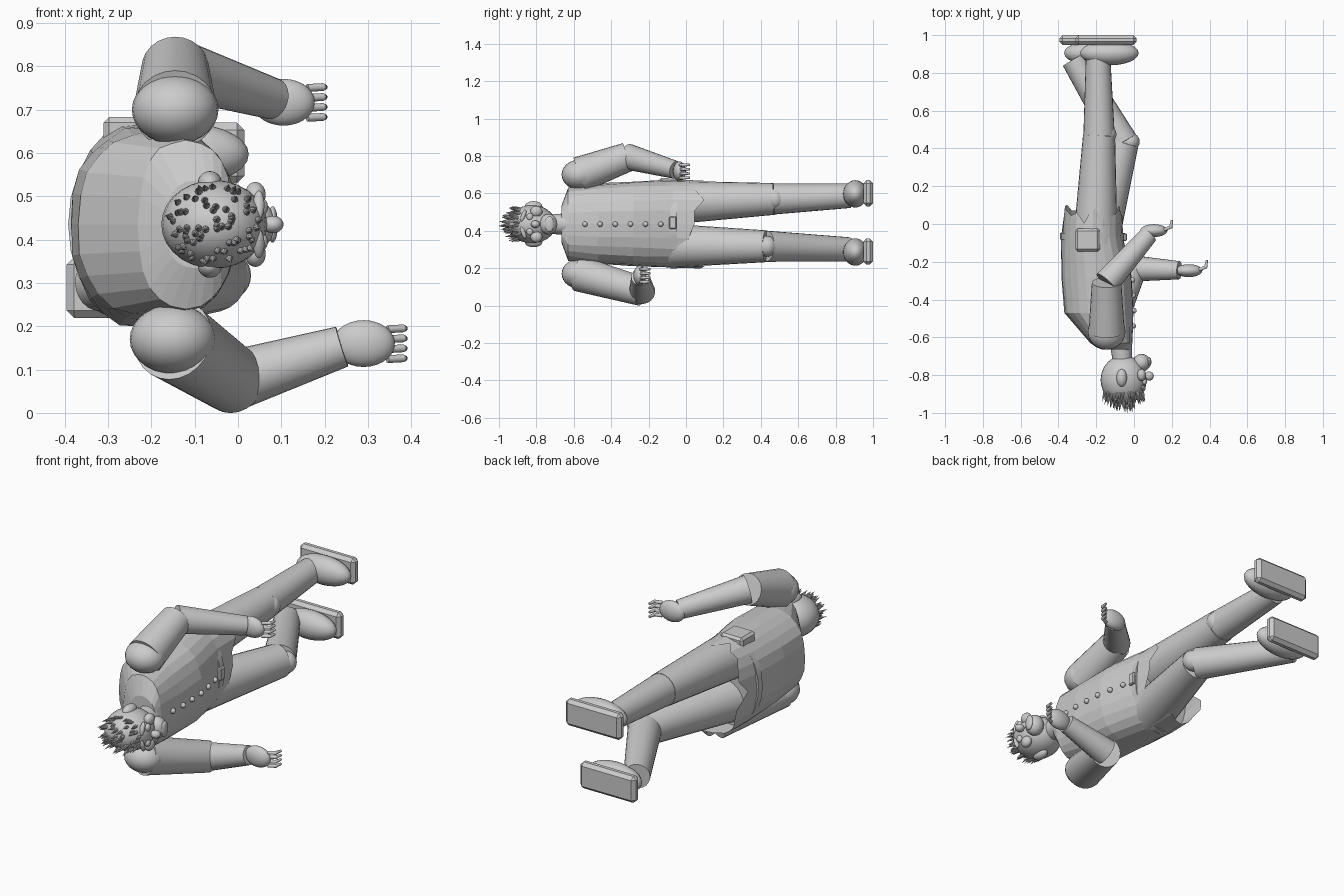
import bpy, bmesh, math, random
from mathutils import Vector, Matrix

random.seed(4)
if "Cube" in bpy.data.objects:
    bpy.data.objects.remove(bpy.data.objects["Cube"])

grey = bpy.data.materials.new("plain grey")
grey.use_nodes = True
tone = (0.6, 0.6, 0.6, 1)
grey.diffuse_color = tone
grey.node_tree.nodes["Principled BSDF"].inputs["Base Color"].default_value = tone


def finish(name, bm, smooth=True):
    bmesh.ops.recalc_face_normals(bm, faces=bm.faces)
    mesh = bpy.data.meshes.new(name)
    bm.to_mesh(mesh)
    bm.free()
    mesh.materials.append(grey)
    ob = bpy.data.objects.new(name, mesh)
    bpy.context.collection.objects.link(ob)
    if smooth:
        bpy.ops.object.select_all(action='DESELECT')
        ob.select_set(True)
        bpy.context.view_layer.objects.active = ob
        bpy.ops.object.shade_smooth_by_angle(angle=math.radians(40))
    return ob


def add_ball(bm, center, radii, tilt=0):
    m = Matrix.Translation(center) @ Matrix.Rotation(tilt, 4, 'X') @ Matrix.Diagonal((*radii, 1))
    bmesh.ops.create_uvsphere(bm, u_segments=24, v_segments=14, radius=1, matrix=m)


def ball(name, center, radii, tilt=0):
    bm = bmesh.new()
    add_ball(bm, center, radii, tilt)
    return finish(name, bm)


def add_cone(bm, a, b, r1, r2, sides=24):
    a, b = Vector(a), Vector(b)
    turn = (b - a).to_track_quat('Z', 'Y').to_matrix().to_4x4()
    bmesh.ops.create_cone(bm, cap_ends=True, segments=sides, radius1=r1, radius2=r2,
                          depth=(b - a).length, matrix=Matrix.Translation((a + b) / 2) @ turn)


def limb(name, a, b, r1, r2):
    bm = bmesh.new()
    add_cone(bm, a, b, r1, r2)
    return finish(name, bm)


def box(name, center, size, bevel):
    bm = bmesh.new()
    bmesh.ops.create_cube(bm, size=1, matrix=Matrix.Translation(center) @ Matrix.Diagonal((*size, 1)))
    bmesh.ops.bevel(bm, geom=bm.edges[:], offset=bevel, segments=1, affect='EDGES')
    return finish(name, bm, False)


MID = 0.435  # height of the body's centre line

# Coat: rings of (y, back x, front x, half width), with a ragged hem
RINGS = [(-0.665, -0.17, -0.02, 0.10), (-0.63, -0.23, -0.01, 0.195), (-0.47, -0.37, 0.0, 0.215),
         (-0.28, -0.385, -0.01, 0.225), (-0.07, -0.385, -0.055, 0.235), (0.05, -0.37, -0.06, 0.235)]
SIDES = 24
bm = bmesh.new()
loops = []
for k, (y, back, front, half) in enumerate(RINGS):
    loop = []
    for i in range(SIDES):
        a = math.tau * i / SIDES
        wob = 1 + random.uniform(-0.02, 0.02)
        hem = random.uniform(-0.05, 0.06) if k == len(RINGS) - 1 else 0
        c, s = math.cos(a), math.sin(a)
        loop.append(bm.verts.new(((back + front) / 2 + (front - back) / 2 * wob * math.copysign(abs(c) ** 0.85, c),
                                  y + hem, MID + half * wob * math.copysign(abs(s) ** 0.85, s))))
    loops.append(loop)
for p, q in zip(loops, loops[1:]):
    for i in range(SIDES):
        j = (i + 1) % SIDES
        bm.faces.new((p[i], p[j], q[j], q[i]))
bm.faces.new(loops[0])
finish("coat", bm, False)


def coat_front(y):
    for (y0, _, f0, _), (y1, _, f1, _) in zip(RINGS, RINGS[1:]):
        if y0 <= y <= y1:
            return f0 + (f1 - f0) * (y - y0) / (y1 - y0)


for n in range(6):
    y = -0.54 + n * 0.081
    ball("button", (coat_front(y), y, MID), (0.015, 0.014, 0.014))

# Belt, buckle and hip pouch
bm = bmesh.new()
bmesh.ops.create_cone(bm, cap_ends=True, segments=SIDES, radius1=1, radius2=1, depth=0.035,
                      matrix=Matrix.Translation((-0.22, -0.065, MID)) @ Matrix.Diagonal((0.172, 1, 0.238, 1))
                      @ Matrix.Rotation(math.pi / 2, 4, 'X'))
finish("belt", bm)
box("buckle", (-0.05, -0.07, 0.443), (0.025, 0.04, 0.065), 0.005)
box("pouch", (-0.245, -0.085, 0.645), (0.13, 0.12, 0.075), 0.012)

# Neck, head and face
limb("neck", (-0.07, -0.62, MID), (-0.06, -0.74, MID), 0.06, 0.05)
HEAD, HR = Vector((-0.055, -0.825, MID)), (0.122, 0.13, 0.102)
ball("head", HEAD, HR)
ball("nose", (0.08, -0.805, MID), (0.025, 0.024, 0.02))
ball("muzzle", (0.04, -0.735, MID), (0.047, 0.047, 0.055))
ball("lips", (0.08, -0.73, MID), (0.012, 0.025, 0.042))
for side, tag in ((1, "right"), (-1, "left")):
    ball(tag + "_ear", (-0.065, -0.815, MID + side * 0.095), (0.028, 0.047, 0.028))
    ball(tag + "_cheek", (0.04, -0.80, MID + side * 0.068), (0.024, 0.032, 0.03))
    ball(tag + "_eye", (0.055, -0.835, MID + side * 0.04), (0.014, 0.018, 0.02))
    ball(tag + "_brow", (0.048, -0.87, MID + side * 0.045), (0.013, 0.012, 0.035), side * -0.35)

# Spiky hair scattered over the crown
bm = bmesh.new()
for n in range(75):
    lean, a = math.radians(62) * math.sqrt(random.random()), random.uniform(0, math.tau)
    d = Vector((math.sin(lean) * math.cos(a), -math.cos(lean), math.sin(lean) * math.sin(a)))
    root = HEAD + Vector([d[i] * HR[i] * 0.97 for i in range(3)])
    tip = root + (d * 0.4 + Vector((0, -1, 0))).normalized() * random.uniform(0.035, 0.055)
    tip.y = max(tip.y, -1)
    add_cone(bm, root, tip, 0.009, 0, 8)
finish("hair", bm)

# Legs: hip, knee, ankle, knee cap, shoe x position
LEGS = {"right": ((-0.205, -0.1, 0.55), (-0.185, 0.47, 0.57), (-0.19, 0.88, 0.587), (-0.145, 0.475, 0.57), -0.115, 0.597),
        "left": ((-0.2, -0.1, 0.32), (-0.06, 0.43, 0.317), (-0.32, 0.87, 0.3), (-0.022, 0.435, 0.317), -0.2, 0.286)}
for tag, (hip, knee, ankle, cap, sx, sz) in LEGS.items():
    limb(tag + "_thigh", hip, knee, 0.118, 0.085)
    limb(tag + "_shin", knee, ankle, 0.083, 0.065)
    ball(tag + "_knee", cap, (0.052, 0.05, 0.055))
    ball(tag + "_shoe", (sx - 0.015, 0.905, sz), (0.155, 0.065, 0.073))
    box(tag + "_sole", (sx - 0.033, 0.974, sz + 0.003), (0.325, 0.052, 0.14), 0.017)

# Arms: shoulder, elbow, wrist, hand, with four bent fingers
ARMS = {"right": ((-0.145, -0.57, 0.70), (-0.145, -0.31, 0.795), (0.08, -0.055, 0.725), (0.105, -0.035, 0.717)),
        "left": ((-0.15, -0.57, 0.17), (-0.01, -0.235, 0.075), (0.24, -0.245, 0.153), (0.29, -0.247, 0.16))}
for tag, (shoulder, elbow, wrist, hand) in ARMS.items():
    ball(tag + "_shoulder", shoulder, (0.1, 0.095, 0.08))
    limb(tag + "_upper_arm", shoulder, elbow, 0.096, 0.078)
    limb(tag + "_forearm", elbow, wrist, 0.07, 0.048)
    ball(tag + "_hand", hand, (0.072, 0.034, 0.054))
    bm = bmesh.new()
    for n in range(4):
        base = Vector(hand) + Vector((0.055, 0.005, 0.033 - n * 0.023))
        joint = base + Vector((0.035, 0.015, 0.002))
        add_cone(bm, base, joint, 0.009, 0.009, 10)
        add_ball(bm, joint, (0.009, 0.009, 0.009))
        add_cone(bm, joint, joint + Vector((0.006, 0.036, 0)), 0.009, 0.006, 10)
    finish(tag + "_fingers", bm)
